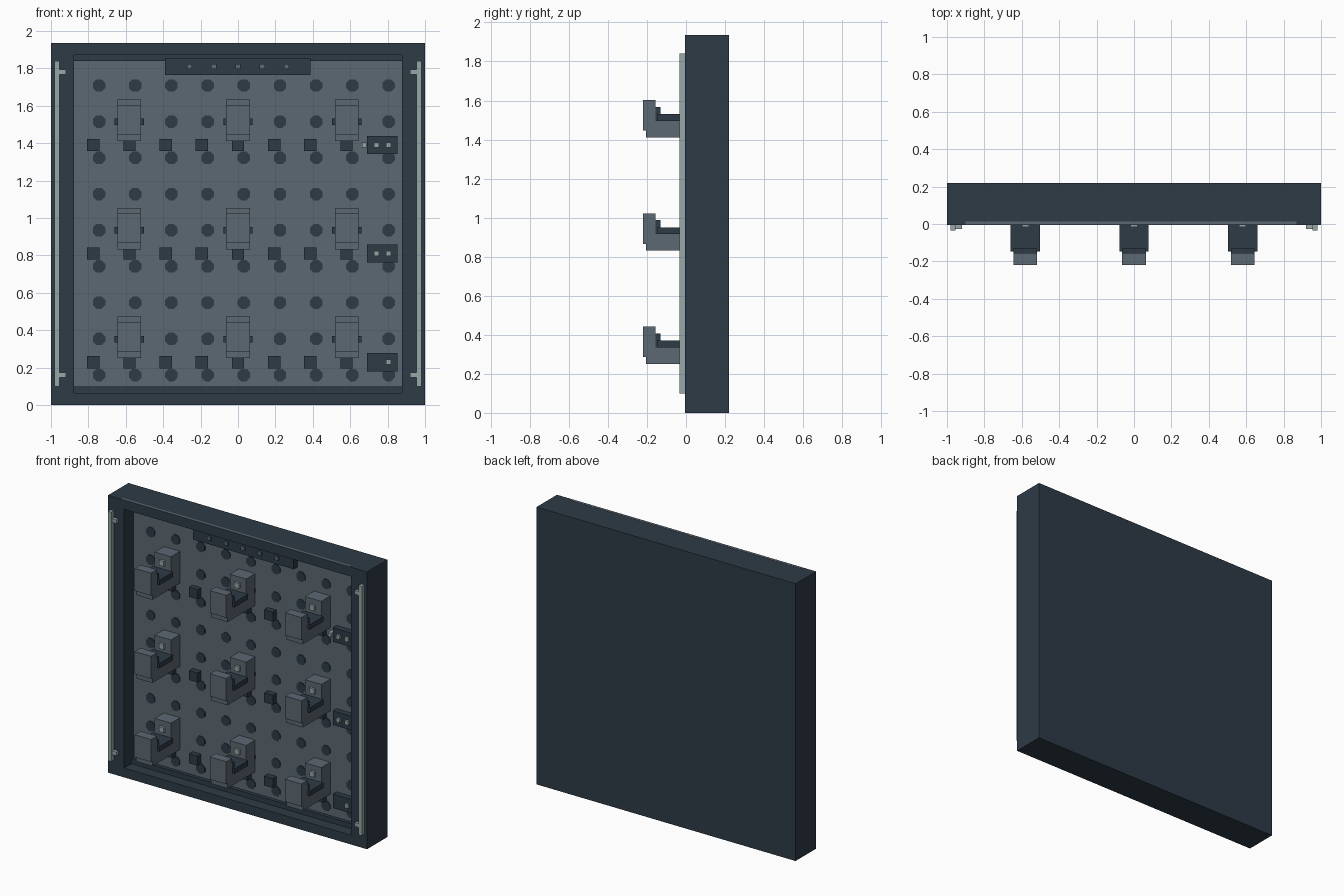
import bpy, bmesh
from mathutils import Matrix, Vector

cube = bpy.data.objects.get("Cube")
if cube:
    bpy.data.objects.remove(cube, do_unlink=True)


def material(name, rgb):
    m = bpy.data.materials.new(name)
    m.use_nodes = True
    m.diffuse_color = (*rgb, 1)
    m.node_tree.nodes["Principled BSDF"].inputs["Base Color"].default_value = (*rgb, 1)
    return m


DARK = material("dark slate", (0.027, 0.043, 0.062))
GREY = material("mid grey", (0.107, 0.138, 0.168))
LIGHT = material("pale metal", (0.31, 0.39, 0.39))


def finish(name, bm, mat):
    bmesh.ops.recalc_face_normals(bm, faces=bm.faces)
    me = bpy.data.meshes.new(name)
    bm.to_mesh(me)
    bm.free()
    me.materials.append(mat)
    ob = bpy.data.objects.new(name, me)
    bpy.context.collection.objects.link(ob)
    return ob


def boxes(name, mat, spans):
    """One object from boxes given as (x range, y range, z range)."""
    bm = bmesh.new()
    for span in spans:
        size = [b - a for a, b in span]
        mid = [(a + b) / 2 for a, b in span]
        bmesh.ops.create_cube(bm, size=1, matrix=Matrix.Translation(mid) @ Matrix.Diagonal((*size, 1)))
    return finish(name, bm, mat)


def around(c, size):
    return (c - size / 2, c + size / 2)


W, H = 1.0, 1.935          # half width and height of the case
FRONT, BACK = -0.005, 0.22
PANEL = 0.1                # front of the perforated panel
IN_X, LOW, HIGH = 0.876, 0.065, 1.87
STEP = 0.1935

# Case: back and four sides
depth = (FRONT, BACK)
boxes("case_back", DARK, [((-IN_X, IN_X), (PANEL + 0.02, BACK), (LOW, HIGH))])
boxes("case_sides", DARK, [((-W, -IN_X), depth, (0, H)), ((IN_X, W), depth, (0, H))])
boxes("case_top", DARK, [((-IN_X, IN_X), depth, (HIGH, H))])
boxes("case_bottom", DARK, [((-IN_X, IN_X), depth, (0, LOW))])
boxes("top_trim", GREY, [((-0.9, 0.87), (FRONT + 0.001, 0.014), (H - 0.002, H + 0.001))])

# Panel with dark lips above and below
boxes("panel", GREY, [((-IN_X, IN_X), (PANEL, PANEL + 0.02), (LOW, HIGH))])
boxes("panel_lips", DARK, [((-IN_X, IN_X), (0.075, PANEL), z) for z in ((LOW, 0.1), (1.84, HIGH))])

# Grid of holes, as thin dark plates
bm = bmesh.new()
turn = Matrix.Rotation(1.5708, 4, "X") @ Matrix.Rotation(0.3927, 4, "Z")
for i in range(9):
    for j in range(9):
        spot = Vector((-0.743 + i * STEP, PANEL - 0.003, 0.16 + j * STEP))
        bmesh.ops.create_cone(bm, cap_ends=True, segments=8, radius1=0.036, radius2=0.036,
                              depth=0.006, matrix=Matrix.Translation(spot) @ turn)
finish("panel_holes", bm, DARK)

# Rails with end clips on both side posts
for side, s in (("left", 1), ("right", -1)):
    def mirror(a, b):
        return tuple(sorted((s * a, s * b)))
    boxes(side + "_rail", LIGHT, [(mirror(0.954, 0.98), (-0.034, FRONT), (0.1, 1.84))])
    boxes(side + "_rail_clips", LIGHT,
          [(mirror(0.92, 0.954), (-0.028, FRONT), around(z, 0.026)) for z in (0.16, 1.78)])

# Header bar with indicators
boxes("header_bar", DARK, [((-0.39, 0.388), (0.06, PANEL), (1.765, 1.855))])
boxes("header_indicators", GREY,
      [(around(i * 0.13, 0.028), (0.05, 0.06), around(1.81, 0.026)) for i in range(-2, 3)])

# Cradle side profile as (y, height above base)
PROFILE = [(PANEL, 0), (-0.205, 0), (-0.205, 0.035), (-0.22, 0.035), (-0.22, 0.192), (-0.155, 0.192),
           (-0.155, 0.085), (0, 0.085), (0, 0.222), (PANEL, 0.222)]


def cradle(name, x, base):
    bm = bmesh.new()
    face = bm.faces.new([bm.verts.new((x - 0.063, y, base + z)) for y, z in PROFILE])
    ext = bmesh.ops.extrude_face_region(bm, geom=[face])
    bmesh.ops.translate(bm, vec=(0.126, 0, 0),
                        verts=[v for v in ext["geom"] if isinstance(v, bmesh.types.BMVert)])
    finish(name + "_body", bm, GREY)
    boxes(name + "_liner", DARK, [
        (around(x, 0.157), (-0.148, 0), (base + 0.085, base + 0.12)),
        (around(x, 0.126), (-0.155, -0.13), (base + 0.085, base + 0.157))])
    boxes(name + "_screw", LIGHT, [(around(x, 0.036), (-0.016, 0), around(base + 0.165, 0.036))])


# Three rows of cradles, with pegs and a counter plate under each row
for row in range(3):
    base = 0.25 + row * 3 * STEP
    z = base - 0.021
    tag = ("lower", "middle", "upper")[row]
    for col in range(3):
        cradle(tag + ("_right", "_centre", "_left")[col] + "_cradle", (col - 1) * 3 * STEP, base)
    boxes(tag + "_pegs", DARK,
          [(around((i - 4) * STEP, 0.066), (0.06, PANEL), around(z, 0.066)) for i in range(8)])
    boxes(tag + "_counter_plate", DARK, [((0.69, 0.852), (0.06, PANEL), around(z, 0.098))])
    boxes(tag + "_counter_marks", LIGHT,
          [(around(0.805 - k * 0.065, 0.026), (0.045, 0.06 if k < 2 else PANEL), around(z, 0.028))
           for k in range(row + 1)])
